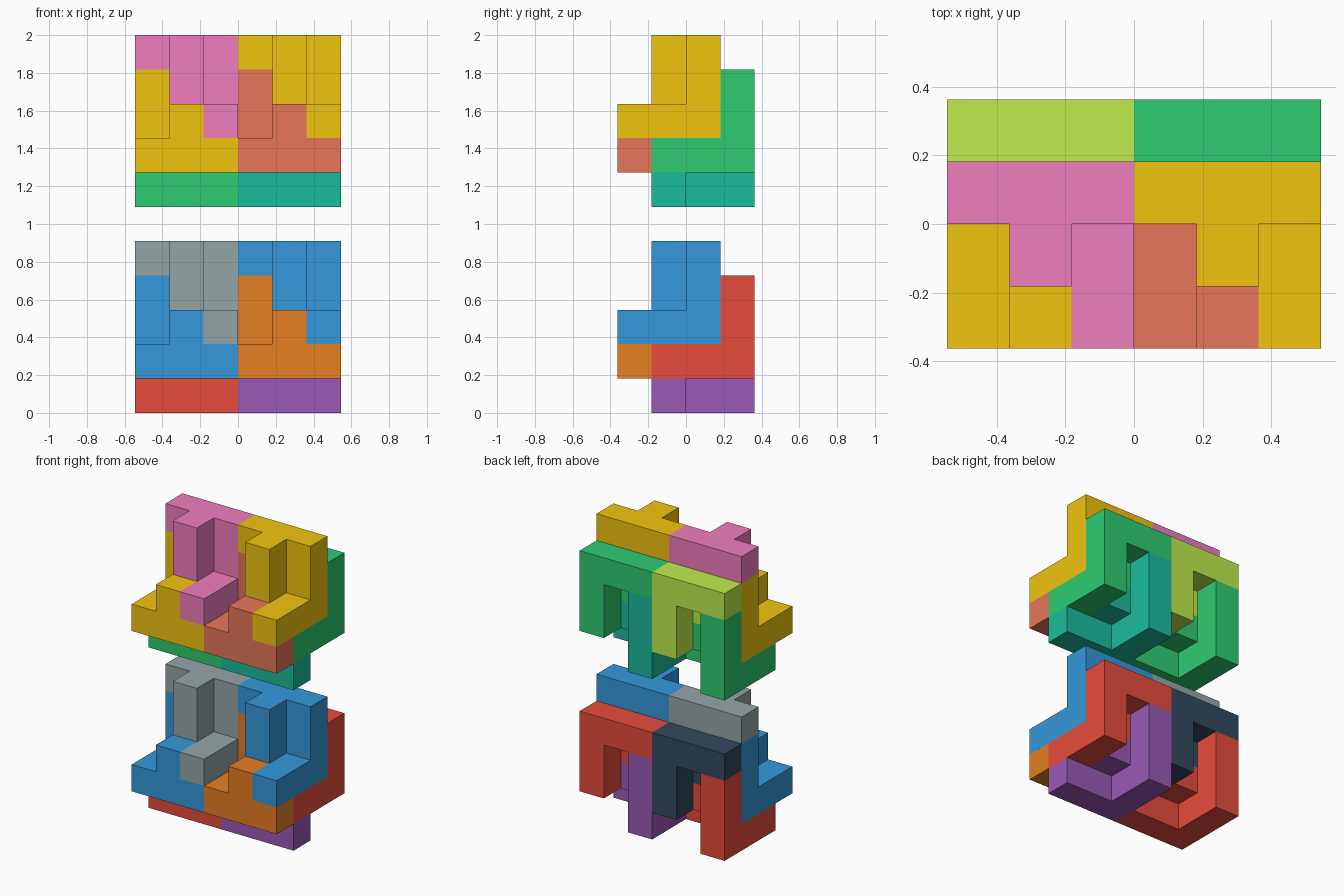
import bpy, bmesh
from mathutils import Vector

if "Cube" in bpy.data.objects:
    bpy.data.objects.remove(bpy.data.objects["Cube"])

C = 2 / 11  # edge of one cube cell

# One puzzle piece in cells: bar of three, hooked arm at one end, short hooked stem
HOOK = [(0, 2, 4), (1, 2, 4), (2, 2, 4),
        (2, 2, 3), (2, 2, 2), (2, 1, 2), (2, 0, 2),
        (1, 1, 4), (1, 1, 3)]
# The same piece turned half round so that the two interlock
TURNED = [(2 - x, 4 - z, 3 - y) for x, y, z in HOOK]

DIRS = [Vector(d) for d in ((1, 0, 0), (-1, 0, 0), (0, 1, 0), (0, -1, 0), (0, 0, 1), (0, 0, -1))]


def material(hexcode):
    name = "paint_" + hexcode
    mat = bpy.data.materials.get(name)
    if not mat:
        mat = bpy.data.materials.new(name)
        srgb = [int(hexcode[i:i + 2], 16) / 255 for i in (0, 2, 4)]
        mat.diffuse_color = [((v + 0.055) / 1.055) ** 2.4 if v > 0.04 else v / 12.92 for v in srgb] + [1]
        mat.use_nodes = True
        mat.node_tree.nodes["Principled BSDF"].inputs["Base Color"].default_value = mat.diffuse_color
    return mat


def piece(name, cells, offset, hexcode):
    """Skin the outside of a set of cube cells and merge the flat areas."""
    filled = {tuple(Vector(c) + Vector(offset)) for c in cells}
    bm = bmesh.new()
    for cell in filled:
        mid = Vector(cell) + Vector((0.5, 0.5, 0.5))
        for d in DIRS:
            if tuple(Vector(cell) + d) in filled:
                continue
            u = Vector((d.y, d.z, d.x))
            v = d.cross(u)
            corners = [mid + (d + u * a + v * b) / 2 for a, b in ((-1, -1), (1, -1), (1, 1), (-1, 1))]
            bm.faces.new([bm.verts.new((p - Vector((3, 2, 0))) * C) for p in corners])
    bmesh.ops.remove_doubles(bm, verts=bm.verts[:], dist=C / 100)
    bmesh.ops.dissolve_limit(bm, angle_limit=0.01, verts=bm.verts[:], edges=bm.edges[:])
    mesh = bpy.data.meshes.new(name)
    bm.to_mesh(mesh)
    bm.free()
    mesh.materials.append(material(hexcode))
    bpy.context.collection.objects.link(bpy.data.objects.new(name, mesh))


# Colours per cluster: left then right for each kind of piece
CLUSTERS = {
    "lower": (0, {"top_hook": ("95a5a6", "3498db"), "front_hook": ("3498db", "e67e22"),
                  "back_hook": ("34495e", "e74c3c"), "base_hook": ("e74c3c", "9b59b6")}),
    "upper": (6, {"top_hook": ("f07ebe", "f1c40f"), "front_hook": ("f1c40f", "e8765a"),
                  "back_hook": ("c0ec4c", "2ecc71"), "base_hook": ("2ecc71", "1abc9c")}),
}
# Each kind: shape and its (y, z) shift in cells
KINDS = {"top_hook": (HOOK, 0, 0), "front_hook": (TURNED, 0, 0),
         "back_hook": (HOOK, 1, -1), "base_hook": (TURNED, 1, -1)}

for cluster, (lift, colours) in CLUSTERS.items():
    for kind, (cells, dy, dz) in KINDS.items():
        for i, side in enumerate(("left", "right")):
            piece(f"{cluster}_{kind}_{side}", cells, (3 * i, dy, dz + lift), colours[kind][i])
